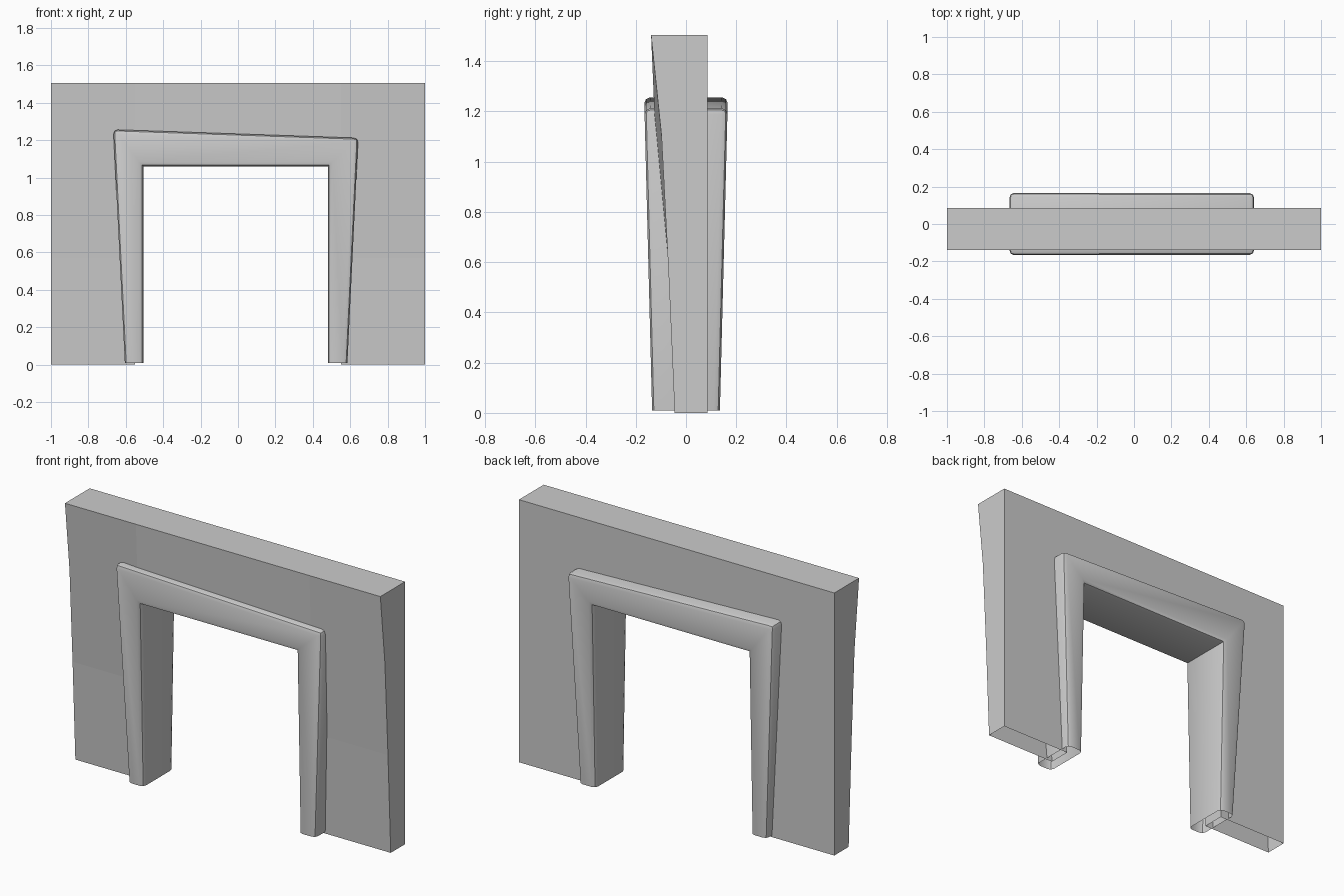
import bpy, bmesh, math

if "Cube" in bpy.data.objects:
    bpy.data.objects.remove(bpy.data.objects["Cube"])


def finish(bm, name, smooth_angle=None):
    bmesh.ops.recalc_face_normals(bm, faces=bm.faces)
    mesh = bpy.data.meshes.new(name)
    bm.to_mesh(mesh)
    bm.free()
    obj = bpy.data.objects.new(name, mesh)
    bpy.context.collection.objects.link(obj)
    if smooth_angle:
        bpy.ops.object.select_all(action='DESELECT')
        obj.select_set(True)
        bpy.context.view_layer.objects.active = obj
        bpy.ops.object.shade_smooth_by_angle(angle=math.radians(smooth_angle))
    return obj


# Wall: leaning front sheet and flat back sheet, open where the doorway goes
xs = (-1, -0.55, 0.55, 1)
zs = (0, 0.57, 1.11, 1.505)
outer_y = (-0.045, -0.07, -0.098, -0.139)
inner_y = (-0.045, -0.07, -0.122, -0.139)
bm = bmesh.new()
front, back = {}, {}
for i, x in enumerate(xs):
    for k, z in enumerate(zs):
        if i in (0, 3):
            y = outer_y[k]
        else:
            y = inner_y[k]
        front[i, k] = bm.verts.new((x, y, z))
        back[i, k] = bm.verts.new((x, 0.085, z))
for grid in (front, back):
    for i in range(3):
        for k in range(3):
            if i == 1 and k < 2:
                continue
            bm.faces.new([grid[c] for c in ((i, k), (i + 1, k), (i + 1, k + 1), (i, k + 1))])
# rim of the wall and doorway jambs; the underside stays open
rim = [(0, 0), (0, 1), (0, 2), (0, 3), (1, 3), (2, 3), (3, 3), (3, 2), (3, 1), (3, 0)]
jamb = [(1, 0), (1, 1), (1, 2), (2, 2), (2, 1), (2, 0)]
for path in (rim, jamb):
    for a, b in zip(path, path[1:]):
        bm.faces.new((front[a], front[b], back[b], back[a]))
bmesh.ops.delete(bm, geom=[v for v in bm.verts if not v.link_faces], context='VERTS')
finish(bm, "wall")

# Door surround: a mitred box section that widens and deepens upwards
stations = [  # inner (x, z), outer (x, z)
    ((-0.505, 0.01), (-0.605, 0.01)),
    ((-0.505, 1.06), (-0.667, 1.257)),
    ((0.48, 1.06), (0.643, 1.212)),
    ((0.48, 0.01), (0.585, 0.01)),
]


def depth(z):
    return 0.135 + 0.031 * (z - 0.01) / 1.22


bm = bmesh.new()
rings = []
for inner, outer in stations:
    ring = [bm.verts.new((p[0], s * depth(p[1]), p[1]))
            for p, s in ((inner, -1), (outer, -1), (outer, 1), (inner, 1))]
    rings.append(ring)
for a, b in zip(rings, rings[1:]):
    for j in range(4):
        n = (j + 1) % 4
        bm.faces.new((a[j], a[n], b[n], b[j]))
# round the long edges and the two outer top corners
soft = [bm.edges.get((a[j], b[j])) for a, b in zip(rings, rings[1:]) for j in range(4)]
soft += [bm.edges.get((r[1], r[2])) for r in rings[1:3]]
bmesh.ops.bevel(bm, geom=soft, offset=0.024, offset_type='OFFSET', segments=2,
                profile=0.5, affect='EDGES', clamp_overlap=True)
finish(bm, "door_surround", 40)
